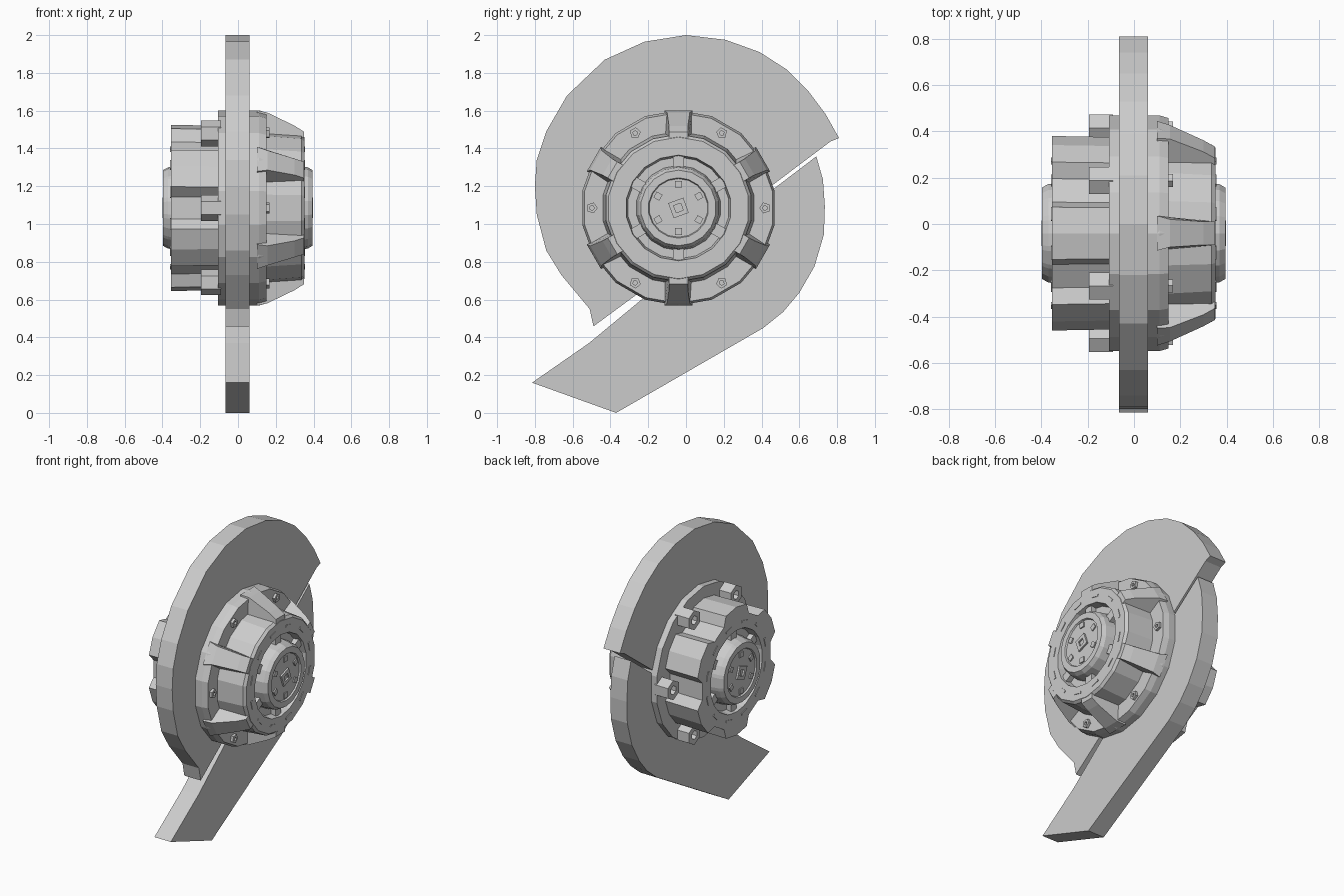
import bpy, bmesh
from math import cos, sin, radians

if "Cube" in bpy.data.objects:
    bpy.data.objects.remove(bpy.data.objects["Cube"])

CY, CZ = -0.04, 1.085   # hub axis runs along x through this point


def polar(x, r, deg, side=0.0):
    a = radians(deg)
    return (x, CY + r * cos(a) - side * sin(a), CZ + r * sin(a) + side * cos(a))


def finish(name, bm):
    bmesh.ops.recalc_face_normals(bm, faces=bm.faces)
    me = bpy.data.meshes.new(name)
    bm.to_mesh(me)
    bm.free()
    ob = bpy.data.objects.new(name, me)
    bpy.context.collection.objects.link(ob)
    return ob


def loft(bm, rings):
    loops = [[bm.verts.new(p) for p in ring] for ring in rings]
    n = len(loops[0])
    for a, b in zip(loops, loops[1:]):
        for i in range(n):
            bm.faces.new((a[i], a[(i + 1) % n], b[(i + 1) % n], b[i]))
    bm.faces.new(loops[0])
    bm.faces.new(loops[-1][::-1])


def lathe(name, profile, angles):
    bm = bmesh.new()
    loft(bm, [[polar(x, r(i) if callable(r) else r, a) for i, a in enumerate(angles)]
              for x, r in profile])
    return finish(name, bm)


def even(n, offset=0.0):
    return [offset + 360 * i / n for i in range(n)]


def plate(name, outline):
    bm = bmesh.new()
    loft(bm, [[(x, y, z) for y, z in outline] for x in (-0.065, 0.06)])
    return finish(name, bm)


def studs(name, x0, x1, r, size, count, sides, offset=0.0, hole=0.0):
    # ring of small prisms, optionally with a socket in the end at x1
    bm = bmesh.new()
    for a in even(count, offset):
        c = polar(0, r, a)
        def ring(x, s):
            return [(x, c[1] + s * cos(radians(t + a)), c[2] + s * sin(radians(t + a)))
                    for t in even(sides, 180 / sides)]
        rings = [ring(x0, size), ring(x1, size)]
        if hole:
            rings += [ring(x1, hole), ring(x1 - (x1 - x0) * 0.4, hole)]
        loft(bm, rings)
    return finish(name, bm)


def blocks(name, x0, x1, r0, r1, width, count, offset=0.0):
    # ring of radial blocks
    bm = bmesh.new()
    for a in even(count, offset):
        loft(bm, [[polar(x, r, a, s * width / 2) for r, s in
                   ((r0, -1), (r1, -1), (r1, 1), (r0, 1))] for x in (x0, x1)])
    return finish(name, bm)


# Split guard plate: upper crescent and lower tail
plate("upper_plate", [
    (0.81, 1.455), (0.74, 1.58), (0.65, 1.70), (0.53, 1.82), (0.39, 1.91), (0.21, 1.975),
    (0, 2.0), (-0.22, 1.965), (-0.43, 1.87), (-0.63, 1.68), (-0.74, 1.49), (-0.79, 1.34),
    (-0.80, 1.2), (-0.79, 1.05), (-0.74, 0.86), (-0.66, 0.73), (-0.51, 0.55),
    (-0.49, 0.458), (-0.27, 0.62), (0.47, 1.215), (0.765, 1.437)])
plate("lower_plate", [
    (0.69, 1.358), (0.725, 1.236), (0.735, 1.093), (0.73, 0.944), (0.68, 0.775),
    (0.60, 0.636), (0.515, 0.535), (0.41, 0.45), (-0.37, 0.0), (-0.815, 0.16),
    (-0.513, 0.37), (-0.217, 0.615), (0.46, 1.183)])

# Right side hub: flange, drum, grooved face and centre cap
lathe("right_hub", [
    (-0.107, 0.40), (-0.107, 0.517), (0.11, 0.517), (0.15, 0.505), (0.15, 0.405),
    (0.335, 0.39), (0.352, 0.375), (0.352, 0.28), (0.30, 0.27), (0.30, 0.225),
    (0.37, 0.215), (0.395, 0.20), (0.395, 0.16), (0.385, 0.155)], even(18, 10))

# Six tapered ribs
bm = bmesh.new()
for a in even(6, 30):
    loft(bm, [[polar(x, r, a, s * w) for x, r, w in
               ((0.10, 0.36, 0.075), (0.10, 0.517, 0.075), (0.155, 0.505, 0.06),
                (0.30, 0.435, 0.05), (0.35, 0.403, 0.05), (0.35, 0.36, 0.05))]
              for s in (-1, 1)])
finish("right_ribs", bm)

# Left side hub: scalloped drum with grooved face and centre cap
SCALLOP = [(-15, 0.435), (-9, 0.375), (9, 0.375), (15, 0.435), (30, 0.44)]
lathe("left_hub", [
    (-0.09, lambda i: SCALLOP[i % 5][1] - 0.005), (-0.355, lambda i: SCALLOP[i % 5][1]),
    (-0.355, 0.28), (-0.30, 0.27), (-0.30, 0.225), (-0.37, 0.215), (-0.398, 0.20),
    (-0.398, 0.16), (-0.388, 0.155)],
    [60 * k + a for k in range(6) for a, _ in SCALLOP])

# Flange bolts, groove vanes, face slots and cap studs on both sides
studs("left_flange_bolts", -0.09, -0.195, 0.455, 0.068, 6, 6, hole=0.03)
studs("right_flange_bolts", 0.13, 0.168, 0.458, 0.03, 6, 5, hole=0.013)
for side, s, face, cap in (("left", -1, 0.355, 0.388), ("right", 1, 0.352, 0.385)):
    blocks(side + "_groove_vanes", s * 0.29, s * 0.335, 0.215, 0.285, 0.06, 6, 30)
    blocks(side + "_face_slots", s * 0.34, s * (face + 0.004), 0.315, 0.33, 0.06, 12, 15)
    studs(side + "_cap_studs", s * 0.37, s * (cap + 0.008), 0.125, 0.025, 6, 4, 30)
    studs(side + "_cap_centre", s * 0.37, s * (cap + 0.012), 0.0, 0.06, 1, 4, 20, hole=0.028)
